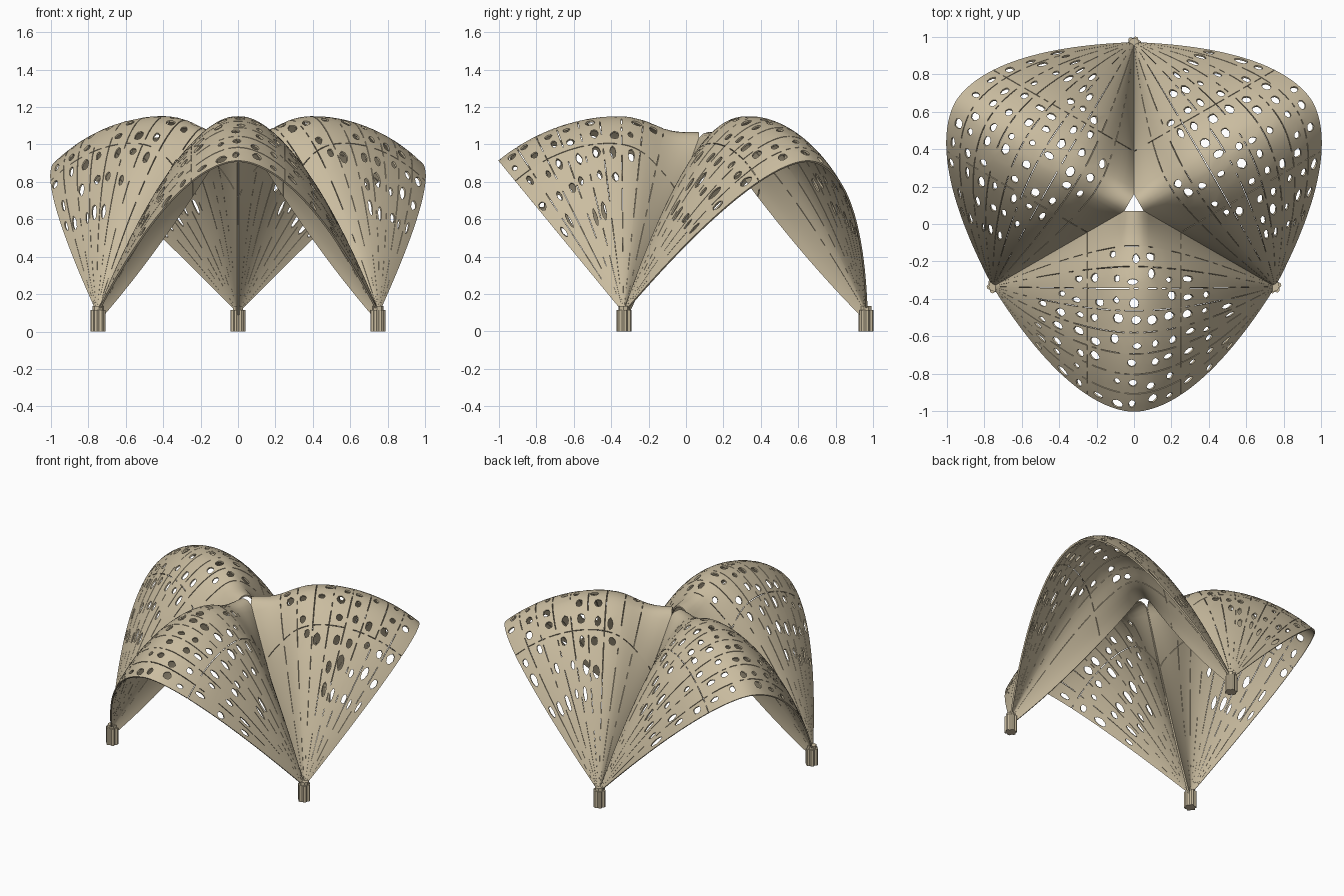
import bpy
import bmesh
import random
from math import sin, cos, pi, radians, sqrt, exp
from mathutils import Matrix, Vector

cube = bpy.data.objects.get("Cube")
if cube:
    bpy.data.objects.remove(cube, do_unlink=True)

CENTRE = Vector((0, 0.1, 0))
HALF_SPAN = 0.75
AXIS_Y, AXIS_Z = -0.335, 0.1
BANDS, CELLS = 8, 15
FLAP = 0.17
S_MAX = 0.985

# one sand colour for everything
tan = bpy.data.materials.new("sand_tan")
tan.use_nodes = True
tan.diffuse_color = (0.59, 0.505, 0.35, 1)
bsdf = tan.node_tree.nodes["Principled BSDF"]
bsdf.inputs["Base Color"].default_value = tan.diffuse_color
bsdf.inputs["Roughness"].default_value = 0.8


def fan_point(s, v):
    """Point on an arch that swings about the line joining two feet."""
    angle = 67 + 62.4 * v
    radius = 1.048 - 0.052 * exp(-((angle - 75) / 9) ** 2)
    power = 1.05 + 0.75 * (1 - (1 - v) ** 3.5)
    e = 0.001 + 0.05 * (1 - v)
    a = (sqrt(s * s + e * e) - e) / (sqrt(1 + e * e) - e)
    rise = radius * (1 - a ** power)
    t = radians(angle)
    return Vector((HALF_SPAN * s, AXIS_Y + rise * cos(t), AXIS_Z + rise * sin(t)))


def valley_point(s):
    """Sagging valley seam with a small arched opening at the middle."""
    a, tip = abs(s), 0.069
    y = min(0.07, 0.1 - 0.435 * a)
    u = (1 - a) / (1 - tip)
    z = 0.05 + 0.98 * u - 0.18 * u * (1 - u)
    if a < tip:
        z = 1.03 + 0.03 * (1 - (a / tip) ** 2)
    return Vector((HALF_SPAN * s, y, z))


def shell_point(s, v):
    p = fan_point(s, v)
    weight = max(0, 1 - v / 0.3) ** 2
    return p + (valley_point(s) - fan_point(s, 0)) * weight


def cell_lines(start, end, count, joints, gap):
    """Grid lines, hole centre indices and indices where a joint begins."""
    lines, centres, joint_ids = [], [], []
    w = (end - start) / count
    for k in range(count + 1):
        b = start + k * w
        if k in joints:
            joint_ids.append(len(lines))
            lines += [b - gap, b + gap]
        else:
            lines.append(b)
        if k < count:
            centres.append(len(lines) + 1)
            c = b + w / 2
            lines += [c - w / 4, c, c + w / 4]
    return lines, centres, joint_ids, w


def build_vault(name, turn, seed):
    rng = random.Random(seed)
    spin = (Matrix.Translation(CENTRE) @ Matrix.Rotation(turn, 4, "Z")
            @ Matrix.Translation(-CENTRE))
    ss, s_mid, s_joint, sw = cell_lines(-S_MAX, S_MAX, CELLS, (5, 10), 0.002)
    vs, v_mid, v_joint, vw = cell_lines(FLAP, 1, BANDS, range(BANDS), 0.002)
    flap_rows = 5
    vs = [FLAP * k / flap_rows for k in range(flap_rows)] + vs
    v_mid = [j + flap_rows for j in v_mid]
    v_joint = [j + flap_rows for j in v_joint]

    # choose the perforations and reshape the grid ring around each
    place, removed = {}, set()
    for band, j in enumerate(v_mid):
        limit = min(0.2 + 0.2 * band, 0.72)
        for i in s_mid:
            if abs(ss[i]) > limit or rng.random() < 0.1:
                continue
            removed.add((i, j))
            rs, rv = sw * rng.uniform(0.15, 0.28), vw * rng.uniform(0.13, 0.24)
            cs = ss[i] + sw * rng.uniform(-0.18, 0.18)
            cv = vs[j] + vw * rng.uniform(-0.2, 0.2)
            ring = [(1, 0), (1, 1), (0, 1), (-1, 1), (-1, 0), (-1, -1), (0, -1), (1, -1)]
            for n, (di, dj) in enumerate(ring):
                a, r = n * pi / 4, rng.uniform(0.88, 1.12)
                place[i + di, j + dj] = (cs + rs * r * cos(a), cv + rv * r * sin(a))

    bm = bmesh.new()
    verts = {}
    for i, s in enumerate(ss):
        for j, v in enumerate(vs):
            if (i, j) not in removed:
                verts[i, j] = bm.verts.new(spin @ shell_point(*place.get((i, j), (s, v))))
    for i in range(len(ss) - 1):
        for j in range(len(vs) - 1):
            keys = [(i, j), (i, j + 1), (i + 1, j + 1), (i + 1, j)]
            # leave out the holes and the broken slits along the joints
            slit = (i in s_joint or j in v_joint) and rng.random() < 0.7
            if slit or any(k in removed for k in keys):
                continue
            bm.faces.new([verts[k] for k in keys]).smooth = True
    loose = [v for v in bm.verts if not v.link_faces]
    bmesh.ops.delete(bm, geom=loose, context="VERTS")
    obj = finish(bm, name)
    solid = obj.modifiers.new("shell_thickness", "SOLIDIFY")
    solid.thickness = 0.01
    solid.offset = 0
    # crisp rims around the holes
    split = obj.modifiers.new("crisp_rims", "EDGE_SPLIT")
    split.split_angle = radians(40)


def finish(bm, name):
    mesh = bpy.data.meshes.new(name)
    bm.to_mesh(mesh)
    bm.free()
    mesh.materials.append(tan)
    obj = bpy.data.objects.new(name, mesh)
    bpy.context.collection.objects.link(obj)
    return obj


def prism(bm, centre, radii, height, turn):
    n = len(radii)
    rings = []
    for z in (0, height):
        rings.append([bm.verts.new((centre.x + r * cos(turn + 2 * pi * k / n),
                                    centre.y + r * sin(turn + 2 * pi * k / n), z))
                      for k, r in enumerate(radii)])
    low, high = rings
    bm.faces.new(low[::-1])
    bm.faces.new(high)
    for k in range(n):
        m = (k + 1) % n
        bm.faces.new((low[k], low[m], high[m], high[k]))


def build_foot(name, turn):
    # fluted post with a taller core
    centre = CENTRE + Matrix.Rotation(turn, 3, "Z") @ Vector((0, 0.863, 0))
    bm = bmesh.new()
    prism(bm, centre, [0.040, 0.040, 0.031] * 6, 0.115, turn)
    prism(bm, centre, [0.030] * 8, 0.135, turn + pi / 8)
    finish(bm, name)


for k, side in enumerate(("front", "right_hand_back", "left_hand_back")):
    # vaults follow one another anticlockwise from the front
    label = ("front", "back_left", "back_right")[k]
    build_vault(label + "_vault", k * 2 * pi / 3, k + 4)
for k, side in enumerate(("back", "right", "left")):
    build_foot(side + "_foot", k * 2 * pi / 3)
